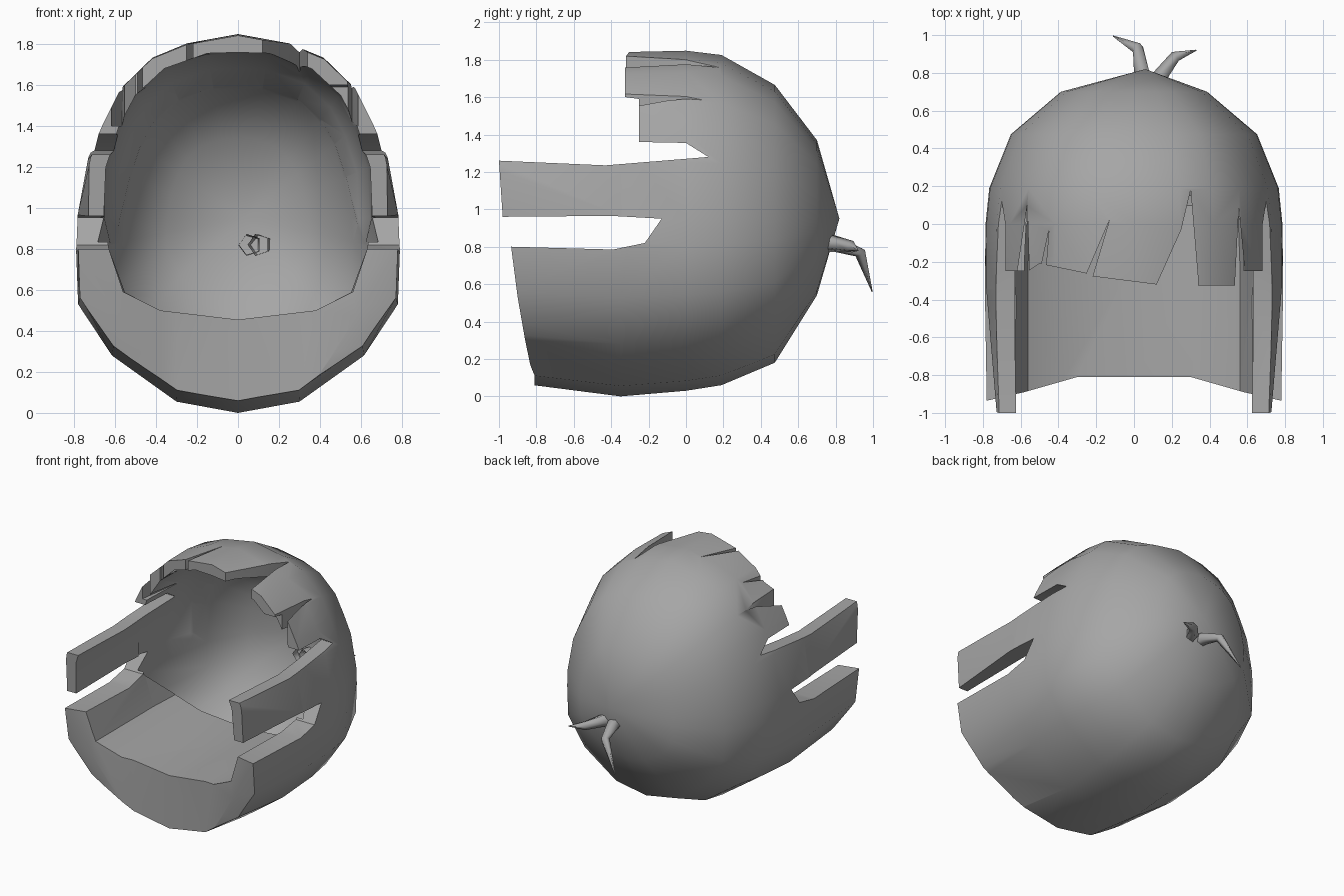
import bpy, bmesh, math
from mathutils import Vector

if "Cube" in bpy.data.objects:
    bpy.data.objects.remove(bpy.data.objects["Cube"])

grey = bpy.data.materials.new("dark_grey")
grey.diffuse_color = (.38, .38, .38, 1)
grey.use_nodes = True
grey.node_tree.nodes["Principled BSDF"].inputs["Base Color"].default_value = grey.diffuse_color


def make(name, bm):
    bmesh.ops.recalc_face_normals(bm, faces=bm.faces)
    me = bpy.data.meshes.new(name)
    bm.to_mesh(me)
    bm.free()
    me.materials.append(grey)
    ob = bpy.data.objects.new(name, me)
    bpy.context.collection.objects.link(ob)
    return ob


def loft(name, half, rings, pole, mid=0.95, lean=None):
    """Half outline (x, z) is mirrored, then fitted to each ring (y, width, bottom, top)."""
    prof = half + [(-x, z) for x, z in half[-2:0:-1]]
    lo, hi = half[0][1], half[-1][1]
    bm = bmesh.new()
    loops = []
    for k, (y, w, zb, zt) in enumerate(rings):
        loop = []
        for x, z in prof:
            s = (mid - zb) / (mid - lo) if z < mid else (zt - mid) / (hi - mid)
            zz = mid + (z - mid) * s
            loop.append(bm.verts.new((x * w, lean(zz) if lean and k == 0 else y, zz)))
        loops.append(loop)
    n = len(prof)
    for a, b in zip(loops, loops[1:]):
        for i in range(n):
            j = (i + 1) % n
            bm.faces.new((a[i], a[j], b[j], b[i]))
    tip = bm.verts.new(pole)
    for i in range(n):
        bm.faces.new((loops[-1][i], loops[-1][(i + 1) % n], tip))
    # the front cap is a ladder of strips, so a leaning ring stays well formed
    f = loops[0]
    for i in range(n // 2):
        quad = [f[i], f[i + 1], f[(n - i - 1) % n], f[(n - i) % n]]
        bm.faces.new(list(dict.fromkeys(quad)))
    return make(name, bm)


def prism(name, pts, place, direction):
    bm = bmesh.new()
    face = bm.faces.new([bm.verts.new(place(*p)) for p in pts])
    ext = bmesh.ops.extrude_face_region(bm, geom=[face])["geom"]
    bmesh.ops.translate(bm, vec=direction, verts=[v for v in ext if isinstance(v, bmesh.types.BMVert)])
    return make(name, bm)


def smooth(ob, angle):
    bpy.ops.object.select_all(action='DESELECT')
    ob.select_set(True)
    bpy.context.view_layer.objects.active = ob
    bpy.ops.object.shade_smooth_by_angle(angle=math.radians(angle))


# Outer skin of the shell
outer = [(0, 0), (.3, .055), (.615, .28), (.78, .53), (.79, .8), (.785, .95), (.73, 1.25),
         (.66, 1.41), (.575, 1.58), (.42, 1.73), (.25, 1.8), (0, 1.845)]
shell = loft("shell", outer, [(-1.05, .985, .09, 1.83), (-.35, 1, 0, 1.84), (0, .995, .03, 1.848),
                              (.19, .97, .06, 1.825), (.475, .825, .18, 1.665), (.7, .49, .54, 1.37)],
             (.06, .82, .95))

# Front hollow above the thick raised floor
inner = [(0, .455), (.38, .5), (.56, .59), (.63, .8), (.655, .95), (.645, 1.2),
         (.58, 1.4), (.5, 1.55), (.36, 1.68), (.15, 1.755), (0, 1.76)]
cutters = [loft("front_hollow", inner, [(-1.1, 1, .455, 1.75), (-.2, 1, .455, 1.76), (.12, .98, .45, 1.75),
                                        (.28, .9, .46, 1.68), (.5, .68, .54, 1.49), (.62, .42, .7, 1.25)],
                 (.03, .7, .95))]

# Deeper rear hollow, where the wall is thin
deep = [(0, .1), (.27, .15), (.55, .35), (.69, .57), (.7, .8), (.69, .95), (.645, 1.2),
        (.58, 1.4), (.5, 1.55), (.36, 1.68), (.15, 1.755), (0, 1.76)]
cutters.append(loft("rear_hollow", deep, [(.15, .98, .15, 1.745), (.43, .8, .28, 1.58), (.62, .5, .56, 1.34)],
                    (.03, .735, .95), lean=lambda z: min(.15, max(-.24, .15 - (z - .5) * 1.15))))

# Side outline: jaw front, slot, cheek band and fringe
side = [(-1.3, -.2), (-.79, -.2), (-.81, .06), (-.86, .3), (-.9, .53), (-.935, .80), (-.39, .785),
        (-.22, .82), (-.13, .95), (-.4, .965), (-.98, .96), (-1, 1.26), (-.43, 1.235), (.12, 1.28),
        (0, 1.355), (-.25, 1.36), (-.25, 1.59), (-.325, 1.6), (-.325, 2.1), (-1.3, 2.1)]
cutters.append(prism("side_outline", side, lambda y, z: (-1, y, z), (2, 0, 0)))

# Scooped front of the jaw, seen from above
half_scoop = [(.3, -.81), (.58, -.89), (.8, -.94), (.8, -1.2)]
scoop = half_scoop + [(-x, y) for x, y in reversed(half_scoop)]
cutters.append(prism("jaw_scoop", scoop, lambda x, y: (x, y, -.2), (0, 0, 1.05)))

# Inward taper of the cheek bands
taper = [(.95, -1.2), (.727, -1.2), (.727, -1), (.79, -.25), (.95, -.25)]
for s in (1, -1):
    cutters.append(prism("band_taper", taper, lambda x, y: (s * x, y, .88), (0, 0, .44)))

# Fringe notches and the shorter left fringe, seen from above
notches = [
    [(-.64, -.4), (-.565, .1), (-.55, -.4)],
    [(-.53, -.4), (-.45, -.03), (-.48, -.4)],
    [(-.27, -.4), (-.25, -.26), (-.13, .02), (-.22, -.28), (-.21, -.4)],
    [(.1, -.4), (.12, -.32), (.25, -.03), (.3, .18), (.34, -.3), (.34, -.4)],
    [(.53, -.4), (.555, .09), (.6, -.4)],
    [(-.9, -.5), (-.9, -.25), (-.56, -.25), (-.5, -.21), (-.235, -.265), (-.235, -.5)],
    [(-.235, -.5), (-.235, -.275), (.12, -.32), (.12, -.5)],
]
for pts in notches:
    cutters.append(prism("fringe_notch", pts, lambda x, y: (x, y, 1.4), (0, 0, .8)))

for c in cutters:
    m = shell.modifiers.new("cut", 'BOOLEAN')
    m.operation, m.solver, m.object = 'DIFFERENCE', 'EXACT', c
bpy.context.view_layer.update()
result = bpy.data.meshes.new_from_object(shell.evaluated_get(bpy.context.evaluated_depsgraph_get()))
shell.modifiers.clear()
shell.data = result
for c in cutters:
    bpy.data.objects.remove(c)
smooth(shell, 42)


# Two bent, pointed tails at the back, open on the inside
def tail(name, path, sides=5):
    bm = bmesh.new()
    loops = []
    for i, (p, r) in enumerate(path):
        d = Vector(path[min(i + 1, len(path) - 1)][0]) - Vector(path[max(i - 1, 0)][0])
        q = d.to_track_quat('Z', 'Y')
        loops.append([bm.verts.new(Vector(p) + q @ Vector((r * math.cos(t), r * math.sin(t), 0)))
                      for t in (2 * math.pi * k / sides for k in range(sides))])
    for a, b in zip(loops, loops[1:]):
        for k in range(sides):
            bm.faces.new((a[k], a[(k + 1) % sides], b[(k + 1) % sides], b[k]))
    bm.faces.new(loops[-1])
    smooth(make(name, bm), 75)


tail("tail_left", [((.06, .64, .82), .055), ((.045, .8, .815), .045), ((.02, .93, .77), .032), ((-.11, .995, .56), .003)])
tail("tail_right", [((.1, .64, .82), .055), ((.14, .78, .82), .045), ((.22, .885, .80), .032), ((.33, .92, .78), .003)])
